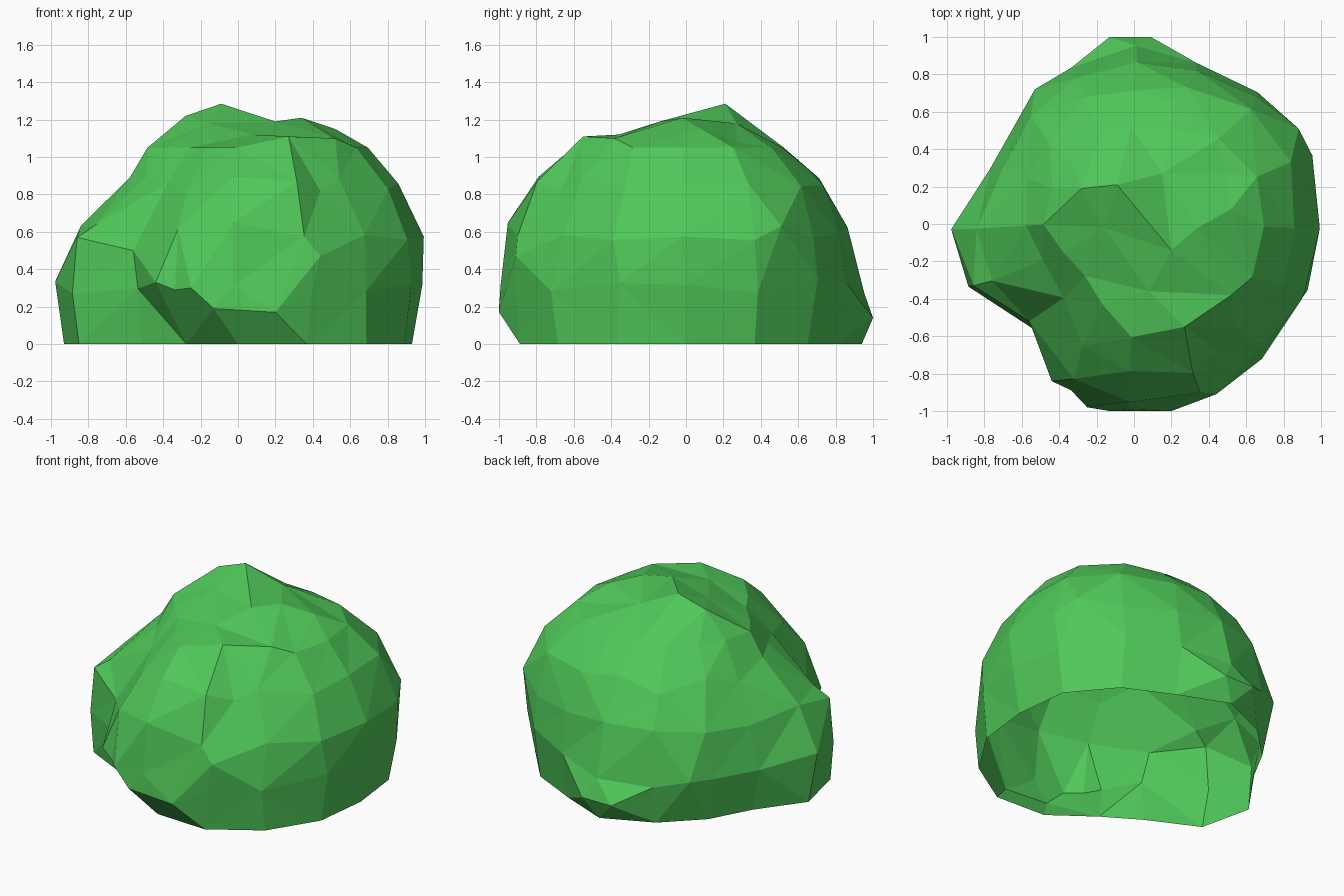
import bpy, bmesh, math, random
from mathutils import Vector

if "Cube" in bpy.data.objects:
    bpy.data.objects.remove(bpy.data.objects["Cube"])

random.seed(11)
green = bpy.data.materials.new("leaf green")
green.diffuse_color = (0.08, 0.58, 0.10, 1)
green.use_nodes = True
green.node_tree.nodes["Principled BSDF"].inputs["Base Color"].default_value = green.diffuse_color

# Contours of the bush: radius every 22.5 degrees, counter-clockwise from +x
contours = {
    0.00: (.93, .96, .92, .87, .94, .86, .80, .77, .93, .92, .73, .72, .87, .96, .97, .96),
    0.30: (.98, 1.01, .97, .92, .95, .90, .84, .81, .99, .94, .76, .95, .99, .99, .99, .99),
    0.60: (.99, 1.02, .94, .88, .87, .84, .79, .75, .87, .86, .69, .89, .98, .96, .93, .98),
    0.85: (.86, .91, .87, .78, .75, .70, .65, .60, .60, .55, .54, .67, .85, .87, .79, .85),
    1.05: (.69, .70, .64, .55, .52, .50, .47, .47, .48, .40, .37, .45, .61, .69, .67, .69),
}
levels = list(contours)

# Crown: peak, shoulder, side bump, hub and front lobe
crown = [(-.09, .21, 1.285), (-.28, .19, 1.22), (.34, -.02, 1.21), (.52, .08, 1.15),
         (.2, -.14, 1.19), (.49, .27, 1.08), (.15, .27, 1.18), (-.16, -.02, 1.18),
         (.52, -.38, 1.1), (.27, -.55, 1.11), (.08, -.36, 1.12), (.2, .66, .93)]
# Knobs on the sides: back foot, front lobe corners, notch, left lobe, right shoulder
knobs = [(-.13, 1.0, .14), (.09, 1.0, .14), (-.13, -1.0, .19), (.2, -1.0, .17),
         (-.44, -.84, .33), (-.25, -.98, .3), (.44, -.91, .47), (-.56, -.52, .5),
         (-.86, -.33, .57), (.88, .51, .63), (.44, -.67, .82), (-.53, .72, .3)]


def radius(z, step):
    """Radius between the contours at height z and angle step."""
    k = min(sum(z >= level for level in levels) - 1, len(levels) - 2)
    t = (z - levels[k]) / (levels[k + 1] - levels[k])
    i = math.floor(step)
    u = step - i
    low, high = [c[i % 16] * (1 - u) + c[(i + 1) % 16] * u
                 for c in (contours[levels[k]], contours[levels[k + 1]])]
    return low * (1 - t) + high * t


# Sample the contours, slightly shuffled for irregular facets
points = [Vector(p) for p in crown + knobs]
for level in levels:
    for i in range(16):
        wobble = level > 0
        step = i + wobble * random.uniform(-.08, .08)
        z = level + (wobble and level < 1) * random.uniform(-.05, .05)
        r = radius(z, step) + wobble * .005
        a = step * math.pi / 8
        p = Vector((r * math.cos(a), r * math.sin(a), z))
        # A knob replaces any contour point close to it
        if not wobble or all((p - Vector(q)).length > .12 for q in crown + knobs):
            points.append(p)

# Skin the points: wrap their directions on a sphere, then move back out
bm = bmesh.new()
place = {bm.verts.new(p.normalized()): p for p in points}
bmesh.ops.convex_hull(bm, input=bm.verts[:])
for v, p in place.items():
    v.co = p
# The underside is open
base = [f for f in bm.faces if all(v.co.z < .001 for v in f.verts)]
bmesh.ops.delete(bm, geom=base, context='FACES')
bmesh.ops.recalc_face_normals(bm, faces=bm.faces[:])
# Turn awkward diagonals to the smoother side
bmesh.ops.beautify_fill(bm, faces=bm.faces[:], edges=[e for e in bm.edges if not e.is_boundary], method='ANGLE')

mesh = bpy.data.meshes.new("bush")
bm.to_mesh(mesh)
bm.free()
mesh.materials.append(green)
bush = bpy.data.objects.new("bush", mesh)
bpy.context.collection.objects.link(bush)
